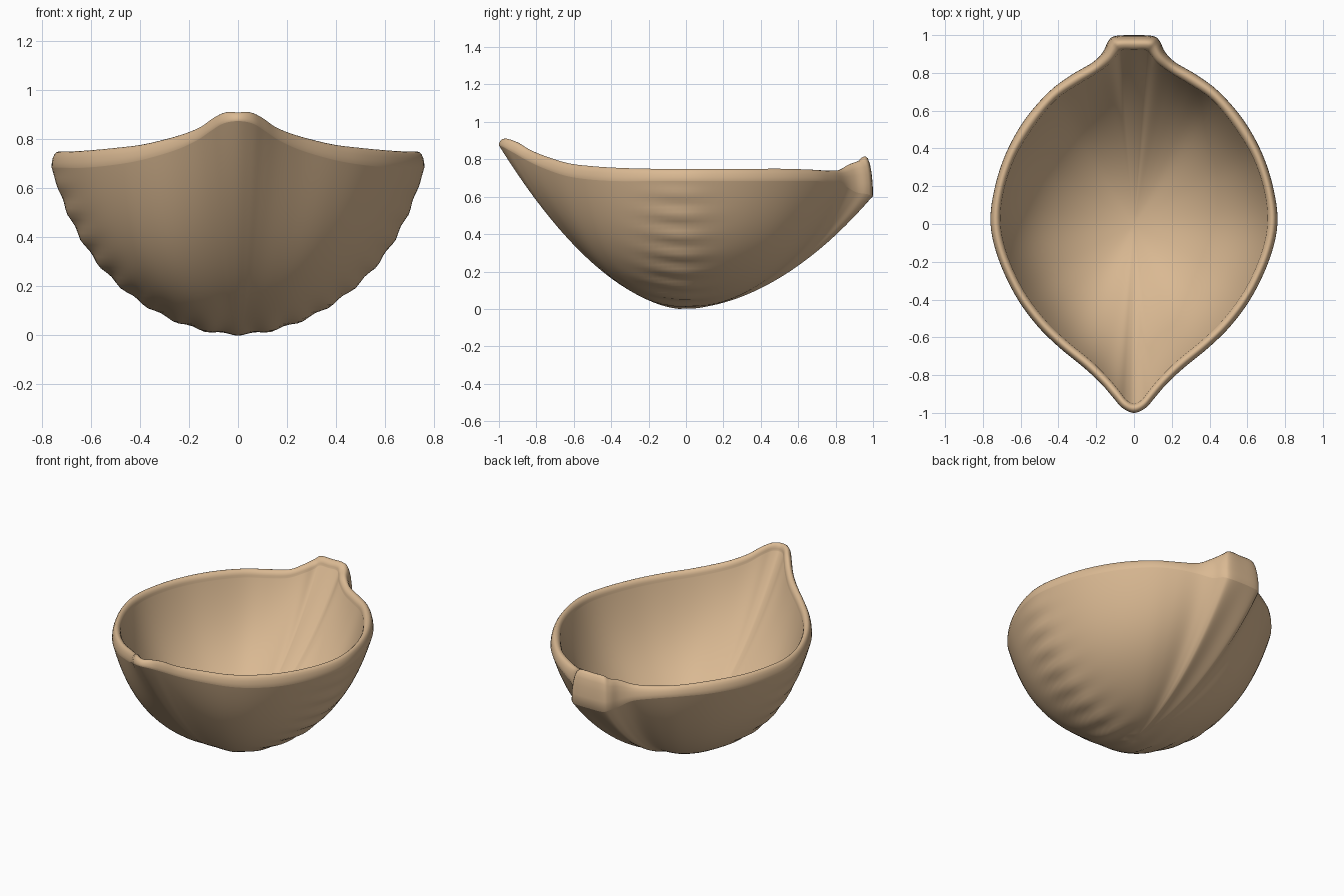
import bpy
import bmesh
import math
from mathutils import Vector

if "Cube" in bpy.data.objects:
    bpy.data.objects.remove(bpy.data.objects["Cube"], do_unlink=True)

# Half of the rim, front tip to back stub:
# outer x, outer y, inner x, inner y, height of widest point, height of crest
HALF_RIM = [
    (0, -1, 0, -.95, .87, .905),
    (.06, -.975, .04, -.93, .86, .905),
    (.11, -.92, .08, -.88, .83, .885),
    (.17, -.85, .135, -.815, .79, .845),
    (.26, -.765, .225, -.725, .75, .81),
    (.4, -.65, .365, -.61, .71, .775),
    (.52, -.53, .48, -.495, .69, .76),
    (.63, -.375, .585, -.35, .68, .75),
    (.72, -.18, .67, -.165, .68, .745),
    (.76, 0, .705, 0, .68, .745),
    (.74, .18, .69, .17, .68, .745),
    (.68, .37, .63, .35, .68, .745),
    (.58, .55, .53, .515, .68, .745),
    (.45, .7, .415, .655, .68, .74),
    (.33, .79, .3, .735, .67, .735),
    (.22, .855, .2, .795, .65, .74),
    (.165, .91, .125, .85, .62, .77),
    (.135, .97, .085, .9, .61, .79),
    (.1, .995, .06, .92, .6, .81),
    (0, 1, 0, .92, .6, .81),
]
STEPS = 5
OUTER_RINGS = 44
LIP_RINGS = 10
INNER_RINGS = 24
FLOOR = 0.055


def catmull(a, b, c, d, t):
    return 0.5 * (2 * b + (c - a) * t + (2 * a - 5 * b + 4 * c - d) * t * t
                  + (3 * b - a - 3 * c + d) * t ** 3)


def closed_rim():
    """Mirror the half rim and smooth it into a closed loop."""
    mirrored = [(-r[0], r[1], -r[2], *r[3:]) for r in HALF_RIM[-2:0:-1]]
    rows = HALF_RIM + mirrored
    n = len(rows)
    loop = []
    for i in range(n):
        four = [rows[(i + k) % n] for k in (-1, 0, 1, 2)]
        for s in range(STEPS):
            loop.append([catmull(*vals, s / STEPS) for vals in zip(*four)])
    return loop


def bowl_point(x, y, top, bottom, f):
    """Point at fraction f of the way from the bowl's bottom to its edge."""
    pointed = math.exp(-(x / 0.3) ** 2)
    round_wall = 0.7 * f ** 2 + 0.3 * f ** 8
    height = pointed * f ** 1.85 + (1 - pointed) * round_wall
    # lower sections lose the pinched ends and become oval
    angle = math.atan2(y, x)
    c, s = math.cos(angle), math.sin(angle)
    oval = 1 / math.hypot(c / 0.76, s)
    r = math.hypot(x, y)
    r += (oval - r) * 0.5 * (1 - f)
    return Vector((c * r * f, s * r * f, bottom + (top - bottom) * height))


def wrinkle(p):
    """Shallow ridges across the lower middle of the shell."""
    psi = math.atan2(p.x, 0.8 - p.z)
    mask = math.exp(-((p.y + 0.06) / 0.15) ** 2) * min(1, max(0, (0.7 - p.z) * 5))
    push = 0.006 * mask * math.cos(psi * 38)
    return p + Vector((math.sin(psi), 0, -math.cos(psi))) * push


rim = closed_rim()
rings = []

# Outside wall, bottom to widest line
for i in range(1, OUTER_RINGS + 1):
    f = math.sin(i / OUTER_RINGS * math.pi / 2)
    rings.append([wrinkle(bowl_point(x, y, zo, 0, f)) for x, y, _, _, zo, _ in rim])

# Rounded lip, outside to inside
for i in range(1, LIP_RINGS + 1):
    a = math.pi * i / LIP_RINGS
    across = (1 - math.cos(a)) / 2
    ring = []
    for x, y, ix, iy, zo, crest in rim:
        base = zo if a < math.pi / 2 else crest - 0.04
        z = base + (crest - base) * math.sin(a)
        ring.append(Vector((x + (ix - x) * across, y + (iy - y) * across, z)))
    rings.append(ring)

# Inside wall, lip to floor
for i in range(INNER_RINGS - 1, 0, -1):
    f = math.sin(i / INNER_RINGS * math.pi / 2)
    rings.append([bowl_point(ix, iy, crest - 0.04, FLOOR, f)
                  for _, _, ix, iy, _, crest in rim])

# Skin the rings and close both poles
bm = bmesh.new()
loops = [[bm.verts.new(p) for p in ring] for ring in rings]
count = len(rim)
for low, high in zip(loops, loops[1:]):
    for j in range(count):
        k = (j + 1) % count
        bm.faces.new((low[j], low[k], high[k], high[j]))
for loop, z in ((loops[0], 0), (loops[-1], FLOOR)):
    pole = bm.verts.new((0, 0, z))
    for j in range(count):
        bm.faces.new((pole, loop[j], loop[(j + 1) % count]))
bmesh.ops.recalc_face_normals(bm, faces=bm.faces)
lowest = min(v.co.z for v in bm.verts)
bmesh.ops.translate(bm, verts=bm.verts, vec=(0, 0, -lowest))

mesh = bpy.data.meshes.new("shell_bowl")
bm.to_mesh(mesh)
bm.free()
bowl = bpy.data.objects.new("shell_bowl", mesh)
bpy.context.collection.objects.link(bowl)

# Single tan colour
tan = bpy.data.materials.new("tan_shell")
tan.use_nodes = True
colour = (0.70, 0.485, 0.29, 1)
tan.diffuse_color = colour
tan.node_tree.nodes["Principled BSDF"].inputs["Base Color"].default_value = colour
mesh.materials.append(tan)

bpy.ops.object.select_all(action="DESELECT")
bowl.select_set(True)
bpy.context.view_layer.objects.active = bowl
bpy.ops.object.shade_smooth_by_angle(angle=math.radians(50))
